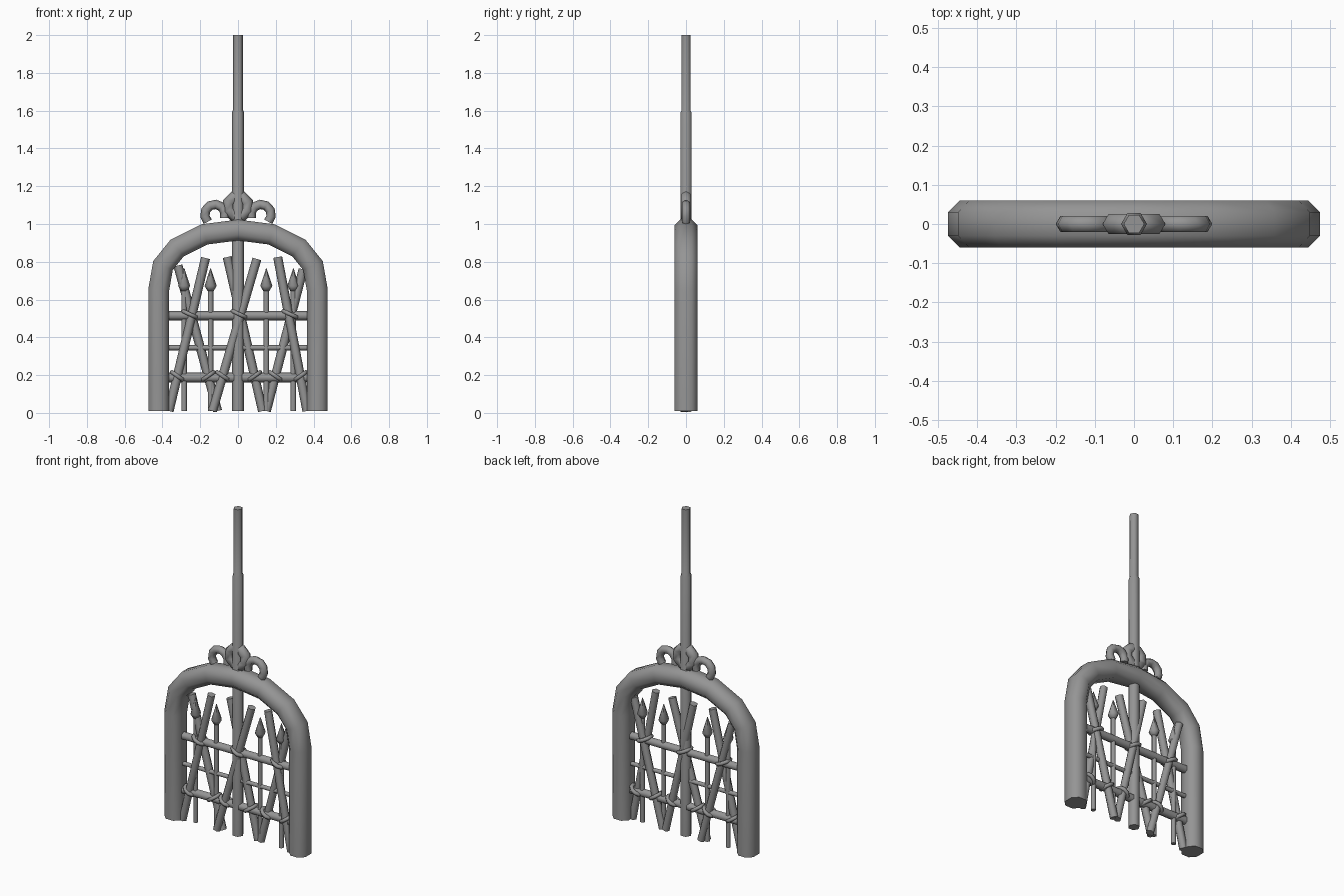
import bpy, bmesh, math
from mathutils import Vector, Matrix

if "Cube" in bpy.data.objects:
    bpy.data.objects.remove(bpy.data.objects["Cube"])

iron = bpy.data.materials.new("dark_iron")
iron.diffuse_color = (0.3, 0.3, 0.3, 1)
iron.use_nodes = True
iron.node_tree.nodes["Principled BSDF"].inputs["Base Color"].default_value = iron.diffuse_color


def ngon(r, sides):
    return [(r * math.cos(2 * math.pi * i / sides), r * math.sin(2 * math.pi * i / sides))
            for i in range(sides)]


def finish(name, bm):
    bmesh.ops.recalc_face_normals(bm, faces=bm.faces)
    me = bpy.data.meshes.new(name)
    bm.to_mesh(me)
    bm.free()
    me.materials.append(iron)
    ob = bpy.data.objects.new(name, me)
    bpy.context.collection.objects.link(ob)
    # smooth sides, crisp end caps
    me.shade_smooth()
    me.set_sharp_from_angle(angle=math.radians(70))
    return ob


def sweep(name, path, section, scales=None, closed=False):
    """Sweep a section (in-plane offset, y offset) along a path in the xz plane, mitred."""
    bm = bmesh.new()
    pts = [Vector((p[0], 0, p[1])) for p in path]
    n = len(pts)
    rings = []
    for i, p in enumerate(pts):
        a = pts[i - 1] if (i or closed) else None
        b = pts[(i + 1) % n] if (i < n - 1 or closed) else None
        d1 = (p - a).normalized() if a else (b - p).normalized()
        d2 = (b - p).normalized() if b else d1
        t = (d1 + d2).normalized()
        nrm = Vector((t.z, 0, -t.x)) / max(t.dot(d1), 0.5)
        s = scales[i] if scales else 1
        rings.append([bm.verts.new(p + nrm * u * s + Vector((0, v * s, 0))) for u, v in section])
    m = len(section)
    for i in range(n if closed else n - 1):
        r, q = rings[i], rings[(i + 1) % n]
        for j in range(m):
            k = (j + 1) % m
            bm.faces.new((r[j], r[k], q[k], q[j]))
    if not closed:
        bm.faces.new(rings[0])
        bm.faces.new(rings[-1])
    return finish(name, bm)


def arc(cx, cz, r, a0, a1, n, closed=False):
    steps = n if closed else n - 1
    angs = [math.radians(a0 + (a1 - a0) * i / steps) for i in range(n)]
    return [(cx + r * math.cos(a), cz + r * math.sin(a)) for a in angs]


def rope_loop(name, x, z, tilt, half_len, half_depth, r=0.012):
    """Lashing loop seen edge-on from the front."""
    bm = bmesh.new()
    rings = []
    for i in range(10):
        a = 2 * math.pi * i / 10
        c, s = math.cos(a), math.sin(a)
        rings.append([bm.verts.new(((half_len + u) * c, (half_depth + u) * s, v))
                      for u, v in ngon(r, 6)])
    for i in range(10):
        for j in range(6):
            k, q = (j + 1) % 6, rings[(i + 1) % 10]
            bm.faces.new((rings[i][j], rings[i][k], q[k], q[j]))
    bm.transform(Matrix.Translation((x, 0, z)) @ Matrix.Rotation(math.radians(tilt), 4, 'Y'))
    return finish(name, bm)


# Arched frame with chamfered section
half = [(-0.42, 0.01), (-0.42, 0.65), (-0.397, 0.78), (-0.322, 0.873), (-0.178, 0.945)]
path = half + [(0, 0.968)] + [(-x, z) for x, z in reversed(half)]
w, d, c = 0.055, 0.06, 0.03
frame_section = [(w, d - c), (w - c, d), (c - w, d), (-w, d - c),
                 (-w, c - d), (c - w, -d), (w - c, -d), (w, c - d)]
sweep("arch_frame", path, frame_section)

# Central pole, thinner near the top
sweep("centre_pole", [(0, 0.01), (0, 1.59), (0, 1.605), (0, 2.0)], ngon(0.033, 6),
      [1, 1, 0.8, 0.8])

# Crest rings
sweep("crest_ring", arc(0, 1.093, 0.054, 22.5, 382.5, 8, True), ngon(0.03, 6), closed=True)
for s, side in ((-1, "left"), (1, "right")):
    hook = [(s * x, z) for x, z in arc(0.122, 1.05, 0.054, -45, 200, 8)]
    sweep("crest_hook_" + side, hook, ngon(0.024, 6))

# Horizontal bars
for name, z, r in (("upper_bar", 0.515, 0.025), ("middle_bar", 0.345, 0.014),
                   ("lower_bar", 0.187, 0.026)):
    sweep(name, [(-0.375, z), (0.375, z)], ngon(r, 6))

# Crossed stakes: bottom x, top x, top z, depth
stakes = [(-0.365, -0.172, 0.82, -0.01), (-0.108, -0.318, 0.78, 0.008),
          (-0.135, 0.1, 0.815, -0.01), (0.13, -0.057, 0.825, 0.008),
          (0.15, 0.345, 0.76, 0.008), (0.365, 0.21, 0.825, -0.01)]
for i, (x0, x1, z1, y) in enumerate(stakes):
    ob = sweep(f"stake_{i}", [(x0, 0.01), (x1, z1)], ngon(0.024, 6))
    ob.location.y = y
    # lashing where the stake meets the lower bar
    t = 0.19 / z1
    rope_loop(f"lower_lashing_{i}", x0 + (x1 - x0) * t, 0.195,
              35 if x1 > x0 else -35, 0.036, 0.034)

# Lashings at the crossings
for i, x in enumerate((-0.255, 0.008, 0.277)):
    rope_loop(f"upper_lashing_{i}", x, 0.522, 25, 0.04, 0.037)

# Spears with pointed heads
for i, x in enumerate((-0.285, -0.145, 0.15, 0.293)):
    sweep(f"spear_shaft_{i}", [(x, 0.01), (x, 0.66)], ngon(0.015, 6))
    sweep(f"spear_head_{i}", [(x, 0.645), (x, 0.672), (x, 0.765)], ngon(0.032, 6),
          [0.5, 1, 0.05])
